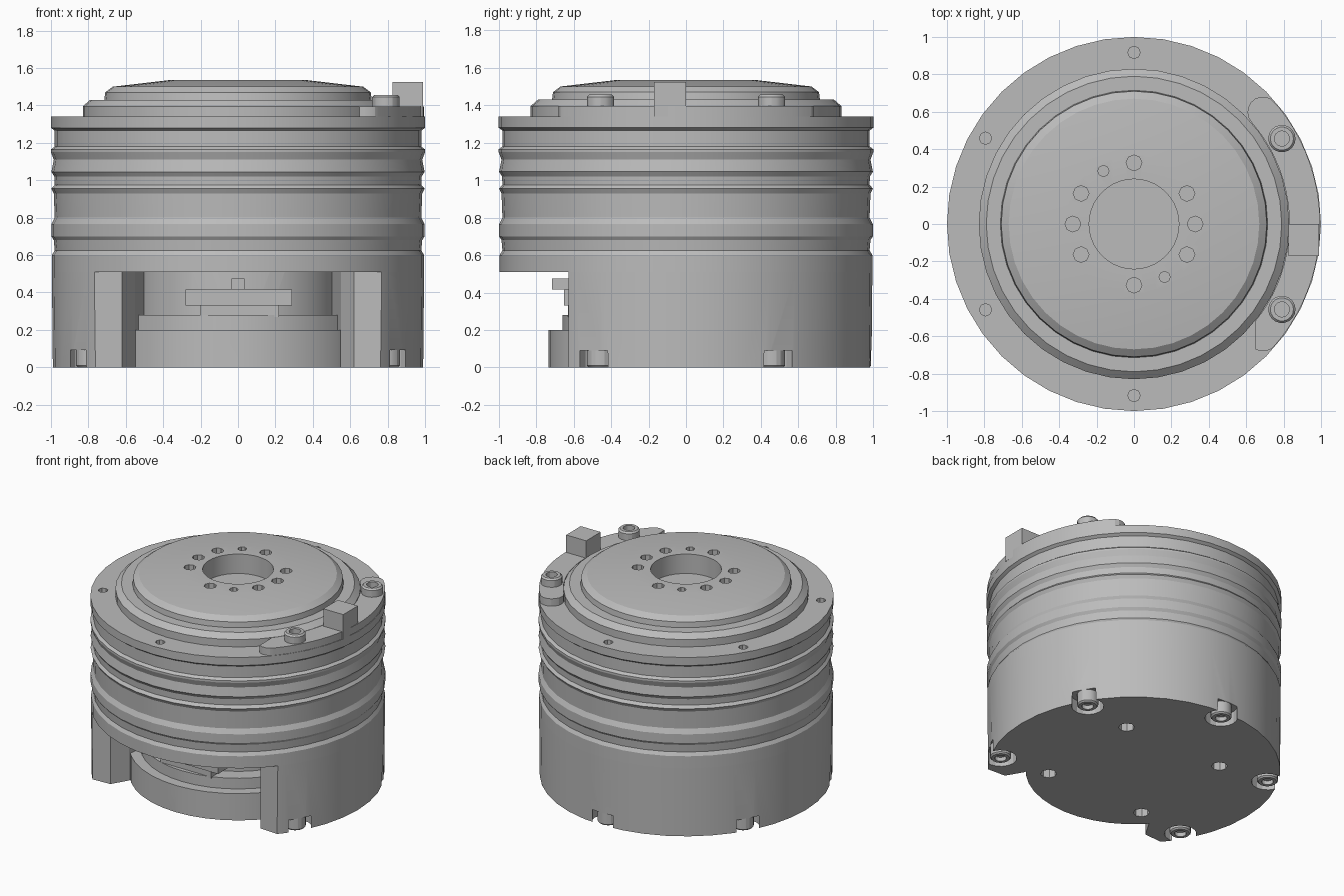
import bpy, bmesh, math
from math import sin, cos, radians, pi

if "Cube" in bpy.data.objects:
    bpy.data.objects.remove(bpy.data.objects["Cube"])

metal = bpy.data.materials.new("light grey metal")
metal.diffuse_color = (0.5, 0.5, 0.5, 1)
metal.use_nodes = True
metal.node_tree.nodes["Principled BSDF"].inputs["Base Color"].default_value = metal.diffuse_color


def finish(name, bm):
    bmesh.ops.remove_doubles(bm, verts=bm.verts, dist=1e-5)
    bmesh.ops.recalc_face_normals(bm, faces=bm.faces)
    me = bpy.data.meshes.new(name)
    bm.to_mesh(me)
    bm.free()
    me.materials.append(metal)
    ob = bpy.data.objects.new(name, me)
    bpy.context.collection.objects.link(ob)
    return ob


def add_lathe(bm, profile, seg, cx=0, cy=0):
    """Spin a (radius, z) profile around a vertical axis."""
    rings = [[bm.verts.new((cx + r * cos(2 * pi * i / seg), cy + r * sin(2 * pi * i / seg), z))
              for i in range(seg)] if r > 0 else [bm.verts.new((cx, cy, z))] for r, z in profile]
    for a, b in zip(rings, rings[1:]):
        for i in range(seg):
            j = (i + 1) % seg
            if len(a) == 1:
                bm.faces.new((a[0], b[i], b[j]))
            elif len(b) == 1:
                bm.faces.new((a[i], a[j], b[0]))
            else:
                bm.faces.new((a[i], a[j], b[j], b[i]))


def lathe(name, profile, seg=40, centres=((0, 0),)):
    bm = bmesh.new()
    for cx, cy in centres:
        add_lathe(bm, profile, seg, cx, cy)
    return finish(name, bm)


def prism(name, outline, z0, z1):
    bm = bmesh.new()
    lo = [bm.verts.new((x, y, z0)) for x, y in outline]
    hi = [bm.verts.new((x, y, z1)) for x, y in outline]
    bm.faces.new(lo[::-1])
    bm.faces.new(hi)
    for i in range(len(lo)):
        j = (i + 1) % len(lo)
        bm.faces.new((lo[i], lo[j], hi[j], hi[i]))
    return finish(name, bm)


def box(name, x0, x1, y0, y1, z0, z1):
    return prism(name, [(x0, y0), (x1, y0), (x1, y1), (x0, y1)], z0, z1)


def cut(ob, cutter):
    m = ob.modifiers.new("cut", 'BOOLEAN')
    m.operation = 'DIFFERENCE'
    m.solver = 'EXACT'
    m.object = cutter
    bpy.context.view_layer.objects.active = ob
    bpy.ops.object.modifier_apply(modifier=m.name)
    bpy.data.objects.remove(cutter)


def polar(radius, degrees):
    return [(radius * cos(radians(a)), radius * sin(radians(a))) for a in degrees]


def holes(r, z0, z1, centres, seg=8):
    return lathe("hole_cutter", [(0, z0), (r, z0), (r, z1), (0, z1)], seg, centres)


# ribbed housing with the top flange
housing = lathe("ribbed_housing", [
    (0, .51), (.995, .51), (.995, .60), (.98, .625), (.985, .68), (.998, .70), (.998, .765),
    (.98, .80), (.985, .93), (.998, .955), (.98, .975), (.982, 1.02), (.998, 1.045),
    (.985, 1.11), (1, 1.15), (1, 1.165), (.98, 1.18), (.98, 1.265), (1, 1.28), (1, 1.34), (0, 1.34)])
cut(housing, holes(.033, 1.26, 1.4, polar(.917, (90, 150, 210, 270))))

# stepped output cap with central bore
cap = lathe("output_cap", [
    (0, 1.335), (.83, 1.335), (.83, 1.395), (.79, 1.43), (.715, 1.43), (.71, 1.47), (.67, 1.50),
    (.37, 1.535), (.24, 1.535), (.24, 1.39), (0, 1.39)])
cut(cap, holes(.042, 1.45, 1.6, polar(.327, (0, 30, 90, 150, 180, 210, 270, 330))))
cut(cap, holes(.03, 1.45, 1.6, polar(.327, (120, 300))))

# base with a front opening that leaves a stepped core standing
base = lathe("base", [(0, 0), (.99, 0), (.995, .51), (0, .51)])
side = [(1.2, -1.2), (1.2, -.65), (.62, -.62), (.55, -.5), (.5, -.2)]
opening = prism("opening_cutter", side + [(-x, y) for x, y in reversed(side)], -.1, .6)
cut(opening, lathe("core_cutter", [(0, -.2), (.735, -.2), (.735, .2), (.66, .2), (.66, .28),
                                   (.55, .28), (.55, .7), (0, .7)]))
cut(base, opening)
screw_spots = polar(.917, (-30, 30, 90, 150, 210))
cut(base, holes(.11, -.1, .092, screw_spots, 16))
cut(base, holes(.055, -.1, .08, polar(.58, (45, 135, 225, 315))))

# screws under the base
lathe("base_screw", [(0, .03), (.04, .03), (.04, 0), (.062, 0), (.072, .01), (.072, .095), (0, .095)],
      18, screw_spots)

# curved bracket with rounded ends on the flange
outline = polar(.995, range(-41, 42, 4))
for end, start in ((41, 41), (-41, 221)):
    cx, cy = polar(.913, (end,))[0]
    tip = polar(.082, range(start + 20, start + 180, 20))
    pts = [(cx + x, cy + y) for x, y in tip]
    outline += pts
    if end > 0:
        outline += polar(.831, range(41, -42, -4))
prism("flange_bracket", outline, 1.335, 1.395)
box("locating_block", .825, .99, -.172, 0, 1.34, 1.525)

# screws on the bracket
lathe("bracket_screw", [(0, 1.39), (.073, 1.39), (.073, 1.445), (.062, 1.457), (.04, 1.457),
                        (.04, 1.42), (0, 1.42)], 18, polar(.913, (-30, 30)))

# cable connector inside the opening
box("cable_connector", -.28, .29, -.65, -.45, .33, .415)
box("connector_foot", -.2, .22, -.63, -.45, .27, .335)
box("connector_tab", -.035, .035, -.715, -.5, .415, .475)

# keep hard edges crisp, round walls smooth
for ob in bpy.context.scene.objects:
    ob.select_set(True)
    bpy.context.view_layer.objects.active = ob
bpy.ops.object.shade_smooth_by_angle(angle=radians(20))
